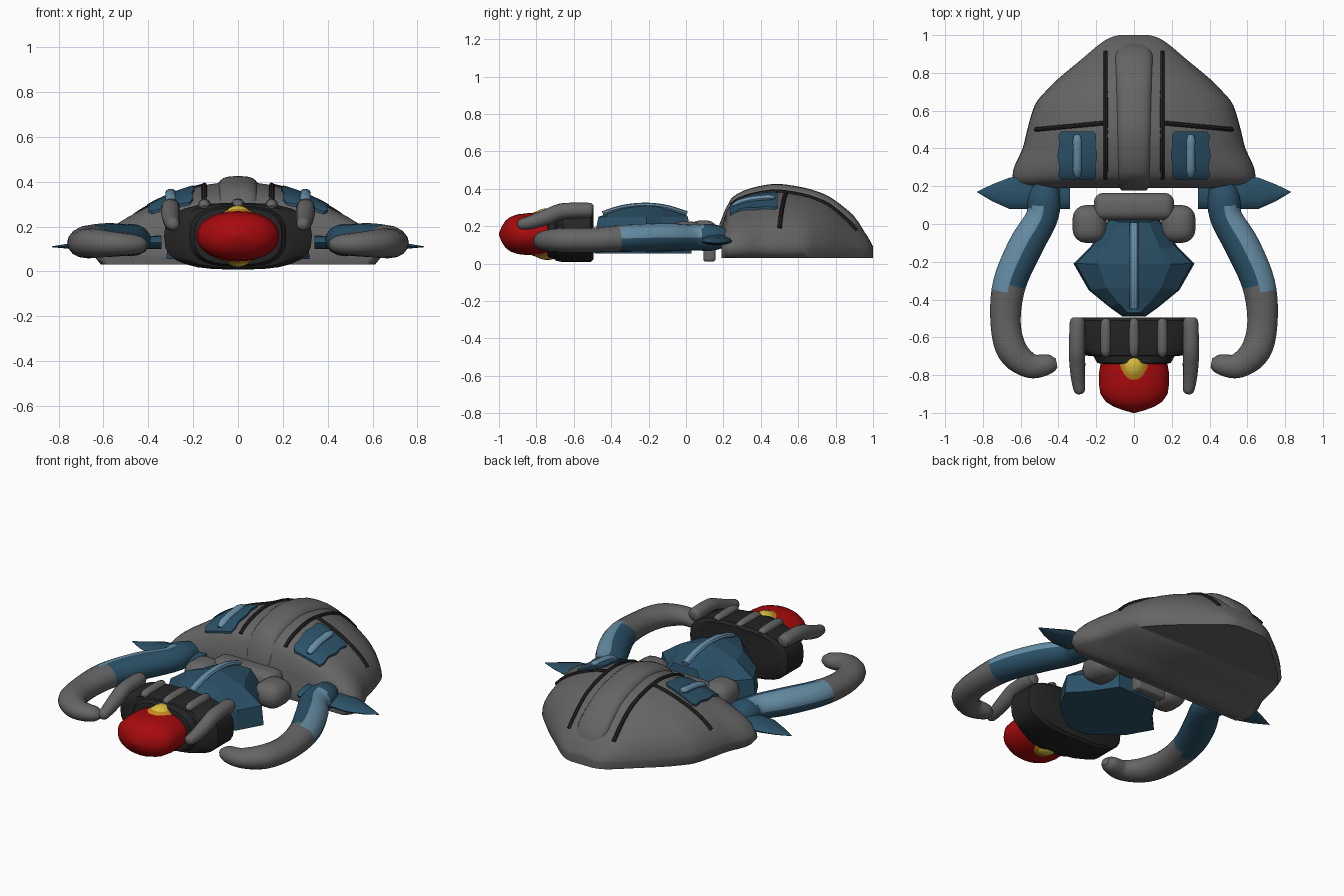
import bpy, bmesh
from math import sin, cos, pi, copysign, radians
from mathutils import Vector

if "Cube" in bpy.data.objects:
    bpy.data.objects.remove(bpy.data.objects["Cube"])


def material(name, *rgb):
    m = bpy.data.materials.new(name)
    m.use_nodes = True
    m.diffuse_color = (*rgb, 1)
    m.node_tree.nodes["Principled BSDF"].inputs["Base Color"].default_value = (*rgb, 1)
    return m


GREY = material("shell grey", .13, .13, .13)
BLACK = material("soft black", .018, .018, .018)
BLUE = material("deep blue", .024, .083, .138)
LIGHT = material("pale blue", .135, .27, .38)
RED = material("eye red", .39, .003, .004)
YELLOW = material("glow yellow", .72, .53, .05)
ORANGE = material("glow orange", .60, .27, .015)


def finish(name, bm, mats, angle=40):
    bmesh.ops.recalc_face_normals(bm, faces=bm.faces)
    mesh = bpy.data.meshes.new(name)
    bm.to_mesh(mesh)
    bm.free()
    for m in mats:
        mesh.materials.append(m)
    ob = bpy.data.objects.new(name, mesh)
    bpy.context.collection.objects.link(ob)
    if angle:
        bpy.ops.object.select_all(action='DESELECT')
        ob.select_set(True)
        bpy.context.view_layer.objects.active = ob
        bpy.ops.object.shade_smooth_by_angle(angle=radians(angle))
    return ob


def loft(name, rings, mats, side=1, rule=None, angle=40):
    """Skin closed rings; side=-1 mirrors across x; rule picks a material per face."""
    bm = bmesh.new()
    vs = [[bm.verts.new((p[0] * side, p[1], p[2])) for p in r] for r in rings]
    n = len(vs[0])
    for i in range(len(vs) - 1):
        for j in range(n):
            k = (j + 1) % n
            f = bm.faces.new((vs[i][j], vs[i][k], vs[i + 1][k], vs[i + 1][j]))
            if rule:
                f.material_index = rule(j, f.calc_center_median())
    for ring in (vs[0], vs[-1]):
        cap = bm.faces.new(ring)
        if rule:
            cap.material_index = rule(0, cap.calc_center_median())
    return finish(name, bm, mats, angle)


def spline(points, steps):
    """Smooth resampling of points of any dimension."""
    p = [Vector(q) for q in points]
    p = [p[0] * 2 - p[1]] + p + [p[-1] * 2 - p[-2]]
    out = []
    for a, b, c, d in zip(p, p[1:], p[2:], p[3:]):
        for s in range(steps):
            t = s / steps
            out.append((b * 2 + (c - a) * t + (a * 2 - b * 5 + c * 4 - d) * t * t
                        + (b * 3 - a - c * 3 + d) * t ** 3) / 2)
    return out + [p[-2]]


def tube(name, points, mats, side=1, steps=4, seg=12, flat=1, rule=None):
    """Tube through (x, y, z, radius) points."""
    path = spline(points, steps)
    rings = []
    for i, q in enumerate(path):
        t = (path[min(i + 1, len(path) - 1)] - path[max(i - 1, 0)]).xyz.normalized()
        u = t.cross(Vector((0, 0, 1))).normalized()
        v = u.cross(t)
        rings.append([q.xyz + (u * cos(a) + v * sin(a) * flat) * q.w
                      for a in (2 * pi * j / seg for j in range(seg))])
    return loft(name, rings, mats, side, rule)


def oval(y, rx, rz, zc, power=1, seg=28):
    def sp(v):
        return copysign(abs(v) ** power, v)
    return [(rx * sp(cos(a)), y, zc + rz * sp(sin(a)))
            for a in (2 * pi * j / seg for j in range(seg))]


def rounded_box(name, centre, size, bevel, mat):
    bm = bmesh.new()
    bmesh.ops.create_cube(bm, size=1)
    for v in bm.verts:
        v.co = Vector(c + p * s for c, p, s in zip(centre, v.co, size))
    bmesh.ops.bevel(bm, geom=bm.edges[:], offset=bevel, segments=4, profile=.5, affect='EDGES')
    return finish(name, bm, [mat], 50)


# Domed shell: (y, half width, crown height)
stations = spline([(.19, .60, .20), (.23, .64, .31), (.30, .635, .36), (.40, .59, .39),
                   (.50, .565, .40), (.63, .525, .38), (.70, .47, .36), (.77, .40, .33),
                   (.87, .28, .255), (.95, .185, .175), (.985, .13, .12), (1, .08, .09)], 3)


def shell_at(y):
    for a, b in zip(stations, stations[1:]):
        if y <= b[0]:
            return a.lerp(b, max(0, (y - a[0]) / (b[0] - a[0])))
    return stations[-1]


def dome(t, h):
    return .07 + (h - .07) * (1 - .68 * t * t) * max(0, 1 - abs(t) ** 16) ** .5


def shell_z(x, y):
    _, w, h = shell_at(y)
    return dome(min(1, abs(x) / w), h)


rings = []
for y, w, h in stations:
    ts = [sin(pi * (i / 28 - .5)) for i in range(29)]
    rings.append([(-w * .95, y, .03)] + [(w * t, y, dome(t, h)) for t in ts] + [(w * .95, y, .03)])
loft("shell", rings, [GREY], angle=60)

# Raised spine along the shell
rings = []
for i in range(25):
    s = i / 24
    y = .178 + s * .78
    end = min(1, .75 + s * 8, .6 + (1 - s) * 6)
    rings.append(oval(y, (.088 + .014 * s) * end, .068 * end, shell_at(y)[2] - .042, .7, 20))
loft("shell_spine", rings, [GREY], angle=50)

for side, tag in ((1, "left"), (-1, "right")):
    # Dark seams and blue pads hugging the shell
    seam = [(.15, .24 + .67 * i / 16) for i in range(17)]
    tube(tag + "_long_seam", [(x, y, shell_z(x, y), .012) for x, y in seam],
         [BLACK], side, 1, 8)
    seam = [(.15 + .37 * i / 12, .535 - .035 * i / 12) for i in range(13)]
    tube(tag + "_cross_seam", [(x, y, shell_z(x, y), .012) for x, y in seam],
         [BLACK], side, 1, 8)
    rings = []
    for i in range(17):
        s = i / 16
        y = .235 + .255 * s
        w = (.1 + .005 * cos(4 * pi * s)) * min(1, .8 + 2.5 * min(s, 1 - s))
        xs = [.3 + w * (j / 5 - 1) for j in range(11)]
        rings.append([(x, y, shell_z(x, y) + .012) for x in xs]
                     + [(x, y, shell_z(x, y) - .03) for x in reversed(xs)])
    loft(tag + "_shell_pad", rings, [BLUE], side)
    tube(tag + "_pad_stripe",
         [(.30, .25 + .225 * i / 8, shell_z(.30, .25 + .225 * i / 8) + .014,
           .014 if i in (0, 8) else .024) for i in range(9)], [LIGHT], side, 2, 10, .75)

    # Side fins: (x, front y, back y, z, half thickness)
    rings = []
    for x, y0, y1, z, th in ((.34, .08, .25, .13, .03), (.55, .08, .25, .125, .028),
                             (.66, .08, .245, .12, .022), (.75, .12, .21, .113, .012),
                             (.83, .168, .172, .11, .002)):
        m, r = (y0 + y1) / 2, (y1 - y0) / 2
        rings.append([(x, m + r * cos(a), z + th * sin(a))
                      for a in (2 * pi * j / 12 for j in range(12))])
    loft(tag + "_fin", rings, [BLUE], side)

    # Curved arms: blue upper, pale outer band, grey forearm
    def arm_rule(j, c):
        if c.y < -.345:
            return 1
        return 2 if j in (4, 5, 6, 7) and c.y < .09 else 0
    tube(tag + "_arm", [(.46, .20, .14, .07), (.475, .13, .14, .088), (.49, .03, .14, .085),
                        (.575, -.12, .14, .092), (.66, -.32, .135, .088),
                        (.68, -.52, .125, .08), (.645, -.67, .125, .08),
                        (.55, -.75, .122, .066), (.45, -.742, .12, .052), (.41, -.735, .12, .025)],
         [BLUE, GREY, LIGHT], side, 5, 16, .82, arm_rule)

    # Shoulder lump and cheek claw
    rounded_box(tag + "_shoulder", (.235 * side, 0, .15), (.18, .2, .15), .07, GREY)
    tube(tag + "_cheek_claw", [(.30, -.495, .285, .025), (.30, -.52, .285, .04),
                               (.302, -.66, .28, .042), (.30, -.74, .25, .042),
                               (.295, -.83, .22, .036), (.288, -.885, .21, .028),
                               (.286, -.90, .208, .012)], [GREY], side, 3)

# Neck bar and foot beneath it
rounded_box("neck_bar", (0, .092, .175), (.425, .145, .11), .05, GREY)
rounded_box("under_peg", (0, .125, .06), (.2, .065, .1), .015, GREY)

# Faceted thorax
half = [(.06, -.49), (.13, -.44), (.24, -.35), (.32, -.21), (.23, -.12), (.13, .03)]
outline = half + [(-x, y) for x, y in reversed(half)]


def crest(y):
    return .312 - .9 * (y + .22) ** 2


rings = []
for sx, sy, z in ((1, 1, .055), (.96, .98, .17), (.6, .92, .25), (.05, .88, None)):
    rings.append([(x * sx, -.22 + (y + .22) * sy, z or crest(y)) for x, y in outline])
loft("thorax", rings, [BLUE], angle=0)
tube("thorax_stripe", [(0, y, crest(y), .023) for y in (.005, -.1, -.2, -.3, -.38, -.445)],
     [LIGHT], seg=8, flat=.6)

# Head block with ribs
loft("head", [oval(y, rx, rz, .157, .72) for y, rx, rz in
              ((-.495, .305, .135), (-.51, .33, .149), (-.66, .33, .149), (-.695, .27, .142),
               (-.70, .215, .135), (-.735, .195, .127), (-.74, .17, .11))], [BLACK])
for x, tag in ((-.15, "right"), (0, "middle"), (.15, "left")):
    tube(tag + "_head_rib", [(x, -.505, .29, .015), (x, -.53, .295, .027),
                             (x, -.67, .295, .027), (x, -.70, .285, .012)], [GREY], steps=3)

# Red eye with a glowing core showing above and below
loft("eye", [oval(y, rx, rz, .157, .95) for y, rx, rz in
             ((-.73, .175, .108), (-.78, .184, .112), (-.85, .185, .112), (-.90, .178, .106),
              (-.94, .15, .092), (-.965, .112, .072), (-.985, .06, .042), (-1, .005, .005))], [RED])
for name, mat, rx, ry, rz in (("eye_core", YELLOW, .095, .12, .138),
                              ("eye_core_rim", ORANGE, .117, .165, .13)):
    loft(name, [oval(-.742 - ry * cos(a), rx * sin(a), rz * sin(a), .157)
                for a in (pi * (.02 + .6 * i / 16) for i in range(17))], [mat])
